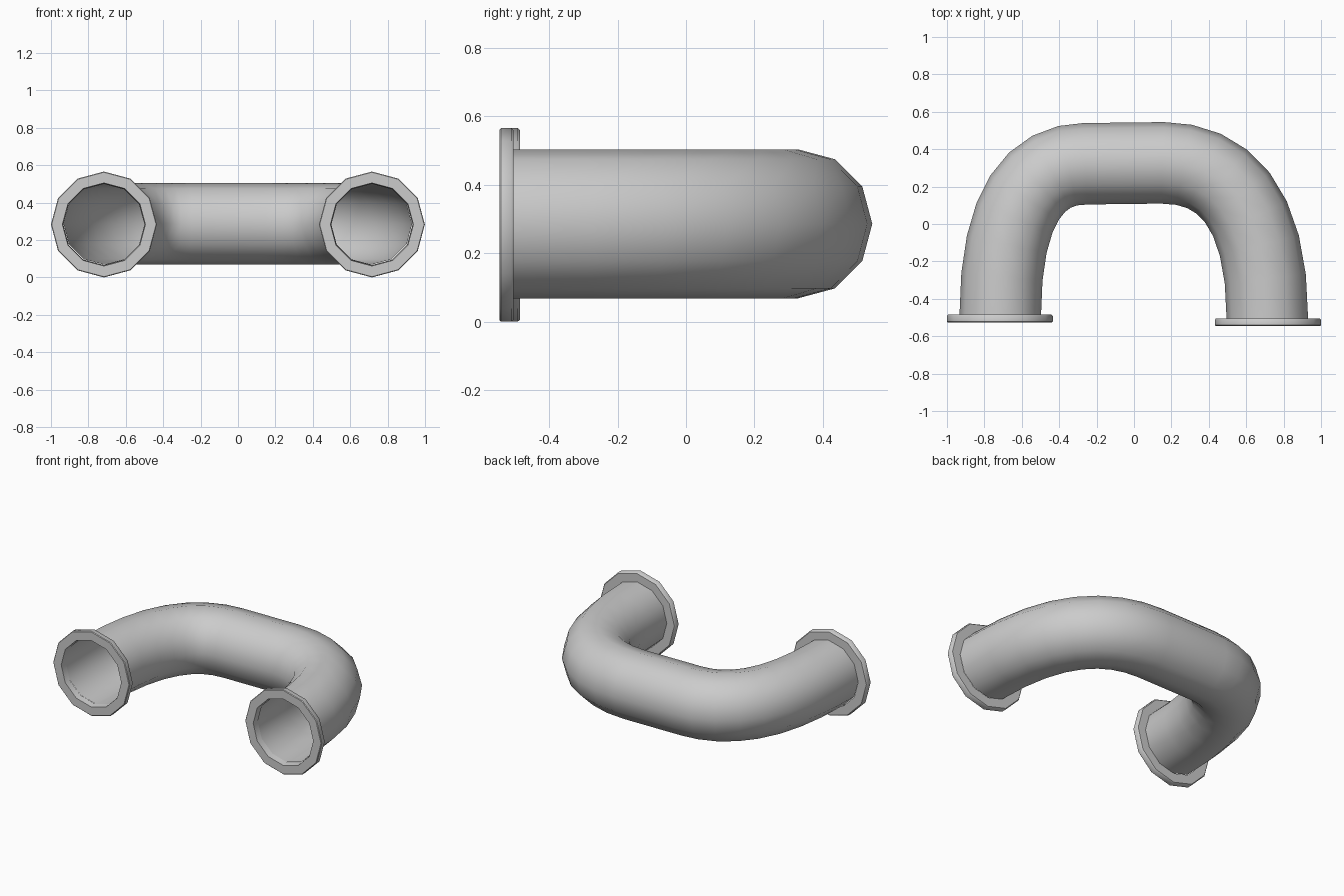
import bpy, bmesh, math
from mathutils import Vector
from mathutils.geometry import interpolate_bezier

if "Cube" in bpy.data.objects:
    bpy.data.objects.remove(bpy.data.objects["Cube"])

SIDES, RADIUS, CZ = 12, 0.218, 0.288


def loft(name, rings, closed, smooth_angle):
    """Skin a list of vertex rings into a tube."""
    bm = bmesh.new()
    rows = [[bm.verts.new(p) for p in ring] for ring in rings]
    pairs = list(zip(rows, rows[1:])) + ([(rows[-1], rows[0])] if closed else [])
    for a, b in pairs:
        for i in range(SIDES):
            j = (i + 1) % SIDES
            bm.faces.new((a[i], a[j], b[j], b[i]))
    bmesh.ops.recalc_face_normals(bm, faces=bm.faces)
    me = bpy.data.meshes.new(name)
    bm.to_mesh(me)
    bm.free()
    ob = bpy.data.objects.new(name, me)
    bpy.context.collection.objects.link(ob)
    bpy.ops.object.select_all(action='DESELECT')
    ob.select_set(True)
    bpy.context.view_layer.objects.active = ob
    bpy.ops.object.shade_smooth_by_angle(angle=math.radians(smooth_angle))
    return ob


def ring(center, normal, r):
    """Twelve-sided ring; normal is the sideways direction of the section."""
    return [center + normal * (r * math.cos(2 * math.pi * i / SIDES))
            + Vector((0, 0, r * math.sin(2 * math.pi * i / SIDES))) for i in range(SIDES)]


# Bent pipe: two bezier elbows joined by the straight back run
def elbow(a, b, c, d):
    return interpolate_bezier(*[Vector((x, y, CZ)) for x, y in (a, b, c, d)], 9)


right = elbow((0.713, -0.506), (0.713, 0.11), (0.472, 0.327), (0.152, 0.327))
left = elbow((-0.26, 0.322), (-0.52, 0.322), (-0.715, 0.11), (-0.715, -0.487))
path = right + left
rings = []
for i, p in enumerate(path):
    if i in (0, len(path) - 1):
        t = Vector((0, 1 if i == 0 else -1, 0))
    else:
        t = (path[i + 1] - p).normalized() + (p - path[i - 1]).normalized()
    t.normalize()
    rings.append(ring(p, Vector((t.y, -t.x, 0)), RADIUS))
loft("bent_pipe", rings, False, 40)

# End flanges: flat annular front, small bevel on the rim
profile = [(0.222, 0), (0.279, 0), (0.283, 0.004), (0.283, 0.034), (0.277, 0.041), (0.217, 0.041)]
for name, x, y in (("right_flange", 0.716, -0.545), ("left_flange", -0.717, -0.526)):
    loft(name, [ring(Vector((x, y + dy, CZ - 0.003)), Vector((1, 0, 0)), r) for r, dy in profile],
         True, 40)

# Rest the model on the ground plane
for ob in bpy.context.collection.objects:
    ob.location.z = -0.002
